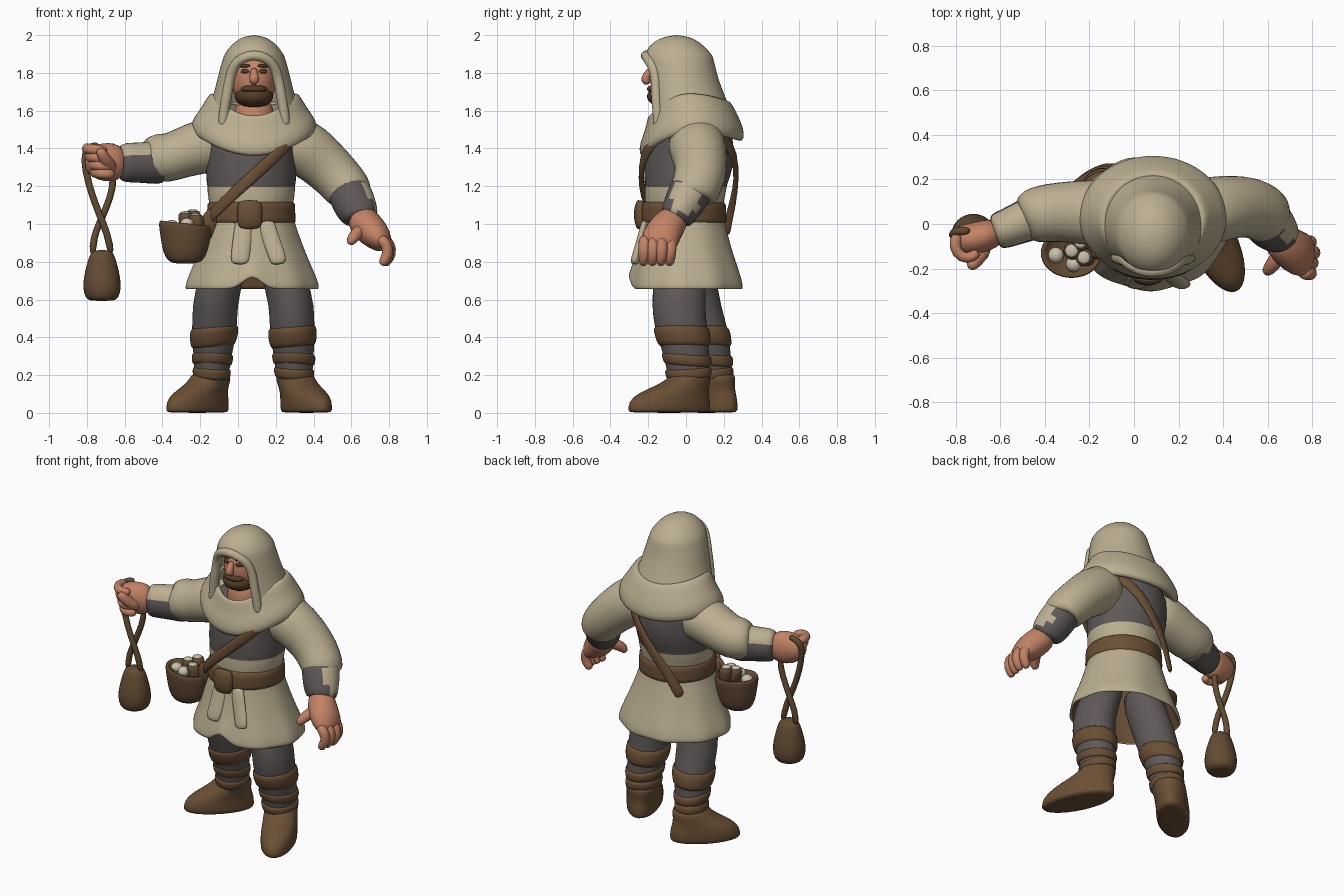
import bpy, bmesh, math
from mathutils import Vector


def mat(name, r, g, b):
    m = bpy.data.materials.new(name)
    m.diffuse_color = (r, g, b, 1)
    return m


CREAM = mat("cream cloth", 0.50, 0.43, 0.285)
GREY = mat("grey cloth", 0.115, 0.10, 0.098)
BROWN = mat("brown leather", 0.145, 0.079, 0.036)
BAG = mat("dark leather", 0.125, 0.071, 0.033)
SKIN = mat("skin", 0.54, 0.225, 0.13)
HAIR = mat("dark hair", 0.085, 0.045, 0.02)
WHITE = mat("pale stone", 0.58, 0.53, 0.42)


def grid_object(name, rows, mats, closed=True, caps=True, rule=None, sub=1, solid=0):
    """Skin rows of points into a smooth object; rule(face centre) picks the material."""
    bm = bmesh.new()
    vs = [[bm.verts.new(p) for p in row] for row in rows]
    n = len(rows[0])
    for a, b in zip(vs, vs[1:]):
        for j in range(n if closed else n - 1):
            k = (j + 1) % n
            bm.faces.new((a[j], a[k], b[k], b[j]))
    if closed and caps:
        bm.faces.new(vs[0])
        bm.faces.new(vs[-1])
        bmesh.ops.recalc_face_normals(bm, faces=bm.faces)
    bmesh.ops.remove_doubles(bm, verts=bm.verts, dist=0.0005)
    for f in bm.faces:
        f.smooth = True
        if rule:
            f.material_index = rule(f.calc_center_median())
    me = bpy.data.meshes.new(name)
    bm.to_mesh(me)
    bm.free()
    ob = bpy.data.objects.new(name, me)
    bpy.context.collection.objects.link(ob)
    for m in mats:
        me.materials.append(m)
    if solid:
        s = ob.modifiers.new("thickness", 'SOLIDIFY')
        s.thickness, s.offset = solid, -1
        s.material_offset = 1 if len(mats) > 1 else 0
    if sub:
        ob.modifiers.new("smooth", 'SUBSURF').levels = sub
        ob.modifiers["smooth"].render_levels = sub
    return ob


def loft(name, rings, mats, n=24, rot=0, zf=None, rf=None, **kw):
    """Stack of horizontal ellipses (z, cx, cy, rx, ry); angle 0 is the front."""
    k = 3 / (2 + math.cos(2 * math.pi / n))
    rows = []
    for z, cx, cy, rx, ry in rings:
        row = []
        for j in range(n):
            a = 2 * math.pi * j / n
            s = k * (rf(a, z) if rf else 1)
            x, y = s * rx * math.sin(a), -s * ry * math.cos(a)
            row.append((cx + x * math.cos(rot) - y * math.sin(rot),
                        cy + x * math.sin(rot) + y * math.cos(rot),
                        z + (zf(a, z) if zf else 0)))
        rows.append(row)
    return grid_object(name, rows, mats, **kw)


def tube(name, pts, mats, n=12, ref=(0, 1, 0), **kw):
    """Elliptical sections along a path of (x, y, z, width, depth along ref)."""
    k = 3 / (2 + math.cos(2 * math.pi / n))
    P = [Vector(p[:3]) for p in pts]
    rows = []
    for i, p in enumerate(pts):
        t = (P[min(i + 1, len(P) - 1)] - P[max(i - 1, 0)]).normalized()
        r = Vector((p[0] - 0.07, p[1], 0)) if ref == 'radial' else Vector(ref)
        u = t.cross(r).normalized()
        v = u.cross(t)
        ru, rv = p[3] * k, p[-1] * k
        rows.append([P[i] + u * ru * math.cos(2 * math.pi * j / n) + v * rv * math.sin(2 * math.pi * j / n)
                     for j in range(n)])
    return grid_object(name, rows, mats, **kw)


def ball(name, c, r, m, rot=0):
    """Ellipsoid, also used for flat eye plates."""
    rings = [(c[2] - r[2] * math.cos(t), c[0], c[1], r[0] * math.sin(t), r[1] * math.sin(t))
             for t in [0.05 + i * (math.pi - 0.1) / 10 for i in range(11)]]
    return loft(name, rings, [m], n=16, rot=rot)


# Hood: open arcs around the face, closed above the brow
hood = [(1.50, .03, .28, .23, 36), (1.58, .02, .25, .22, 39), (1.65, .0, .223, .215, 41),
        (1.72, -.014, .202, .2, 42), (1.79, -.025, .186, .187, 41), (1.845, -.035, .172, .185, 36),
        (1.88, -.04, .163, .182, 22), (1.898, -.043, .156, .178, 0), (1.945, -.05, .123, .143, 0),
        (1.985, -.05, .075, .09, 0), (2.004, -.05, 0, 0, 0)]
rows = []
for z, cy, rx, ry, deg in hood:
    a0 = math.radians(deg)
    rows.append([(.085 + 1.02 * rx * math.sin(a), cy - 1.02 * ry * math.cos(a), z)
                 for a in [a0 + (2 * math.pi - 2 * a0) * j / 24 for j in range(25)]])
grid_object("hood", rows, [CREAM], closed=False, solid=.02)
edge = [r[0] for r in rows[:7]] + [rows[7][0]] + [r[-1] for r in rows[6::-1]]
tube("hood_rim", [(x, y + .008, z, .027) for x, y, z in edge], [CREAM], ref=(.1, 1, .2), n=10)

# Shoulder cape flowing out of the hood, dipping at the front
loft("shoulder_cape", [(1.47, .085, .03, .25, .21), (1.43, .085, .03, .31, .255), (1.45, .085, .03, .335, .28),
                       (1.51, .085, .03, .328, .272), (1.55, .085, .03, .298, .255), (1.59, .085, .027, .272, .24),
                       (1.63, .085, .02, .248, .225), (1.665, .085, .012, .222, .207), (1.62, .085, .012, .19, .175)],
     [CREAM], n=32, caps=False,
     zf=lambda a, z: .04 * math.sin(a) ** 2 - .08 * max(math.cos(a), 0) ** 2)

# Head, beard, nose, eyes
ball("head", (.085, -.055, 1.76), (.118, .135, .16), SKIN)
tube("neck", [(.085, -.02, 1.42, .11), (.085, -.05, 1.55, .115), (.085, -.05, 1.68, .09)], [SKIN])
ball("beard", (.085, -.1, 1.675), (.102, .108, .062), HAIR)
ball("moustache", (.085, -.165, 1.715), (.07, .042, .023), HAIR)
tube("nose", [(.085, -.18, 1.825, .016), (.085, -.205, 1.79, .022), (.085, -.22, 1.765, .028), (.085, -.195, 1.74, .018)],
     [SKIN], n=8)
for s in (-1, 1):
    ball("eye", (.085 + s * .048, -.175, 1.808), (.024, .008, .012), HAIR, s * .4)
    ball("eyebrow", (.085 + s * .052, -.169, 1.838), (.035, .012, .01), HAIR, s * .4)

# Torso: cream waist with grey vest above
loft("torso", [(1.02, .07, -.01, .215, .205), (1.11, .07, -.01, .22, .205), (1.16, .07, -.005, .232, .215),
               (1.2, .07, .0, .23, .215), (1.215, .07, .0, .236, .22), (1.3, .07, .015, .24, .235),
               (1.4, .07, .018, .24, .237), (1.5, .08, .02, .25, .22), (1.58, .085, .03, .17, .15)],
     [CREAM, GREY], rule=lambda c: int(c.z > 1.205))

# Tunic skirt with folds and a front notch, brown lining
loft("tunic_skirt", [(.655, .075, .003, .355, .305), (.7, .075, .003, .345, .297), (.76, .075, .0, .32, .28),
                     (.85, .073, -.005, .283, .253), (.95, .07, -.01, .25, .23), (1.03, .07, -.012, .222, .212),
                     (1.1, .07, -.012, .215, .205)],
     [CREAM, BROWN], n=48, caps=False, solid=.018,
     zf=lambda a, z: .075 * math.exp(-(math.sin(a / 2) * 2 / .17) ** 2) * max(0, (.85 - z) / .195),
     rf=lambda a, z: 1 + .018 * math.cos(9 * a) * max(0, 1.05 - z) / .4)

# Belt, buckle and hanging tails
loft("belt", [(1.0, .07, -.012, .222, .213), (1.005, .07, -.012, .237, .228), (1.05, .07, -.012, .232, .224),
              (1.115, .07, -.012, .234, .226), (1.122, .07, -.012, .215, .2)], [BROWN], n=32)
tube("buckle", [(.062, -.235, .975, .045, .02), (.062, -.24, .99, .064, .028), (.062, -.245, 1.05, .068, .035),
                (.062, -.24, 1.11, .064, .028), (.062, -.235, 1.125, .045, .02)], [BROWN])
for x0, x1, w in ((.03, .01, .05), (.155, .215, .045)):
    tube("tunic_tail", [(x0, -.215, 1.02, w * .8, .018), (x0, -.225, .98, w, .02), ((x0 + x1) / 2, -.247, .89, w, .02),
                        (x1, -.27, .81, w, .024), (x1, -.273, .785, w * .8, .02)], [CREAM])

# Diagonal strap, front and back
front = [(.34, -.08, 1.52), (.28, -.19, 1.43), (.17, -.232, 1.335), (.07, -.24, 1.245), (-.03, -.228, 1.155),
         (-.12, -.175, 1.07), (-.17, -.1, 1.0)]
back = [(.34, .1, 1.54), (.27, .2, 1.47), (.17, .262, 1.36), (.07, .268, 1.23), (-.02, .25, 1.12),
        (-.085, .22, 1.0), (-.11, .21, .94)]
for side, path in (("front", front), ("back", back)):
    tube("strap_" + side, [(*p, .032, .014) for p in path], [BROWN], ref='radial', n=8)

# Raised arm: sleeve, forearm with grey underside
tube("raised_sleeve", [(-.05, .05, 1.43, .13, .14), (-.18, .05, 1.415, .148, .15), (-.3, .055, 1.375, .128, .135),
                       (-.38, .05, 1.345, .13, .13), (-.45, .04, 1.355, .132, .125), (-.49, .035, 1.38, .1, .1),
                       (-.5, .03, 1.38, .07, .07)], [CREAM], n=16)
tube("raised_forearm", [(-.4, .045, 1.33, .115, .11), (-.43, .04, 1.325, .115, .105), (-.52, .0, 1.325, .105, .09),
                        (-.6, -.03, 1.325, .105, .085), (-.63, -.04, 1.325, .09, .075)],
     [GREY, CREAM], n=16, rule=lambda c: int(c.z > 1.375))

# Fist: palm, curled fingers, thumb
tube("fist_palm", [(-.6, -.03, 1.325, .075, .06), (-.66, -.05, 1.325, .105, .07), (-.73, -.07, 1.33, .1, .075),
                   (-.79, -.07, 1.34, .07, .06), (-.81, -.07, 1.34, .04, .04)], [SKIN])
for i in range(4):
    z = 1.40 - .042 * i
    x = -.79 + .014 * i
    tube("fist_finger", [(x, -.04, z, .026), (x - .02, -.1, z, .028), (x + .015, -.155, z - .005, .028),
                         (x + .07, -.15, z - .01, .026), (x + .09, -.12, z - .01, .02)], [SKIN], n=8, ref=(0, 0, 1))
tube("fist_thumb", [(-.66, -.09, 1.29, .035), (-.69, -.14, 1.32, .034), (-.72, -.18, 1.37, .03),
                    (-.735, -.19, 1.4, .02)], [SKIN], n=8, ref=(1, 0, 0))

# Sling: crossed cords and a heavy bag
tube("sling_cord_outer", [(-.73, -.03, 1.42, .018), (-.8, -.03, 1.41, .02), (-.82, -.05, 1.35, .019), (-.79, -.06, 1.2, .018),
                          (-.735, -.065, 1.05, .018), (-.69, -.06, .95, .018), (-.67, -.05, .83, .02)], [BAG], n=8)
tube("sling_cord_inner", [(-.67, -.04, 1.3, .018), (-.655, -.04, 1.2, .018), (-.7, -.045, 1.08, .018), (-.735, -.04, 1.0, .018),
                          (-.765, -.045, .93, .018), (-.77, -.05, .83, .02)], [BAG], n=8)
loft("sling_bag", [(.592, -.72, -.05, .06, .06), (.605, -.72, -.05, .088, .088), (.67, -.72, -.05, .104, .1),
                   (.75, -.72, -.05, .09, .085), (.83, -.72, -.05, .068, .06), (.865, -.72, -.05, .05, .045)],
     [BAG], n=16)

# Lowered arm: sleeve and grey cuff with a cream outer patch
tube("lowered_sleeve", [(.22, .05, 1.46, .13, .14), (.33, .055, 1.42, .155, .155), (.44, .08, 1.335, .138, .14),
                        (.53, .075, 1.245, .128, .135), (.585, .045, 1.18, .125, .13), (.6, .03, 1.15, .115, .12),
                        (.6, .03, 1.14, .08, .08)], [CREAM], n=16)
tube("lowered_cuff", [(.57, .04, 1.2, .11, .115), (.595, .015, 1.155, .114, .112), (.615, -.01, 1.11, .113, .107),
                      (.63, -.03, 1.075, .108, .098), (.645, -.045, 1.045, .1, .09), (.65, -.06, 1.015, .085, .08)],
     [GREY, CREAM], n=16, rule=lambda c: int(c.z > 1.05 and c.x > .655 and abs(c.y + .01) < .07))

# Open hand
tube("open_palm", [(.635, -.04, 1.05, .07, .07), (.665, -.08, 1.01, .085, .085), (.72, -.125, .95, .085, .1),
                   (.765, -.145, .9, .06, .1), (.78, -.15, .87, .035, .07)], [SKIN])
for i in range(4):
    y = -.22 + .046 * i
    x = .78 + .008 * (i % 3)
    tube("open_finger", [(x - .035, y, .935, .03), (x + .01, y, .89, .032), (x + .015, y, .84, .03),
                         (x - .01, y - .005, .8, .026), (x - .02, y - .005, .78, .016)], [SKIN], n=8)
tube("open_thumb", [(.66, -.12, .98, .035), (.625, -.18, .945, .034), (.6, -.21, .915, .028), (.59, -.215, .89, .016)],
     [SKIN], n=8, ref=(1, 0, 0))

# Hip pouch and its contents
loft("hip_pouch", [(.79, -.28, -.13, .05, .045), (.8, -.28, -.13, .09, .075), (.85, -.28, -.13, .118, .095),
                   (.92, -.28, -.13, .13, .105), (.97, -.28, -.13, .138, .112), (1.0, -.28, -.13, .138, .112),
                   (1.008, -.28, -.13, .125, .102), (.985, -.28, -.13, .11, .09), (.97, -.28, -.13, .08, .06)],
     [BAG], n=20, zf=lambda a, z: -.015 * math.sin(a) * (z > .9))
tube("pouch_loop", [(-.2, -.13, .9, .05, .02), (-.16, -.14, 1.0, .045, .02), (-.12, -.14, 1.08, .04, .02)], [BROWN])
for x, y, z, r in ((-.35, -.14, .99, .036), (-.27, -.18, 1.0, .036)):
    ball("pouch_stone", (x, y, z), (r, r, r * .9), WHITE)
for x, y, z in ((-.28, -.12, 1.06), (-.225, -.15, 1.05), (-.24, -.08, 1.07)):
    tube("pouch_roll", [(x + .02, y, .94, .04), (x, y, z - .01, .042), (x, y, z, .03)], [BAG], n=10)
    ball("roll_end", (x, y, z - .002), (.028, .028, .01), WHITE)


# Legs with wrappings and boots
def leg(side, sections, foot, half, wide, turn, ankle):
    loft(side + "_leg", sections, [GREY])

    def at(z):
        for a, b in zip(sections, sections[1:]):
            if a[0] <= z <= b[0]:
                f = (z - a[0]) / (b[0] - a[0])
                return [p + (q - p) * f for p, q in zip(a, b)]
    for i, (lo, hi) in enumerate(((.345, .46), (.25, .315), (.18, .24))):
        rings = []
        for f, g in ((0, .98), (.1, 1.08), (.5, 1.11), (.9, 1.08), (1, .98)):
            z, cx, cy, rx, ry = at(lo + (hi - lo) * f)
            rings.append((z, cx, cy, rx * g, ry * g))
        loft(side + "_leg_wrap", rings, [BROWN], zf=lambda a, z, i=i: .01 * math.sin(a + 2 * i))
    ax, ay = ankle
    fx, fy = foot
    mix = lambda f: (fx + (ax - fx) * f, fy + (ay - fy) * f)
    loft(side + "_boot", [(0, *mix(0), wide * .87, half * .96), (.008, *mix(0), wide * .98, half),
                          (.06, *mix(.02), wide, half * .99), (.1, *mix(.18), wide * .99, half * .87),
                          (.14, *mix(.6), .1, half * .66), (.18, *mix(1), .1, .115), (.215, *mix(1), .098, .105)],
         [BROWN], rot=turn)


leg("left", [(.1, .3, .02, .09, .1), (.2, .298, .015, .095, .11), (.3, .295, .003, .105, .12), (.42, .288, -.02, .118, .135),
             (.5, .285, -.035, .118, .14), (.62, .28, -.04, .12, .14), (.9, .18, -.02, .12, .14)],
    (.362, -.09), .235, .105, math.radians(25), (.302, .02))
leg("right", [(.1, -.145, .15, .088, .095), (.2, -.14, .142, .09, .1), (.3, -.135, .128, .1, .11),
              (.42, -.127, .1, .118, .125), (.5, -.122, .075, .118, .13), (.62, -.12, .035, .12, .135),
              (.9, -.03, .0, .12, .14)],
    (-.215, .107), .213, .1, math.radians(-45), (-.145, .155))
